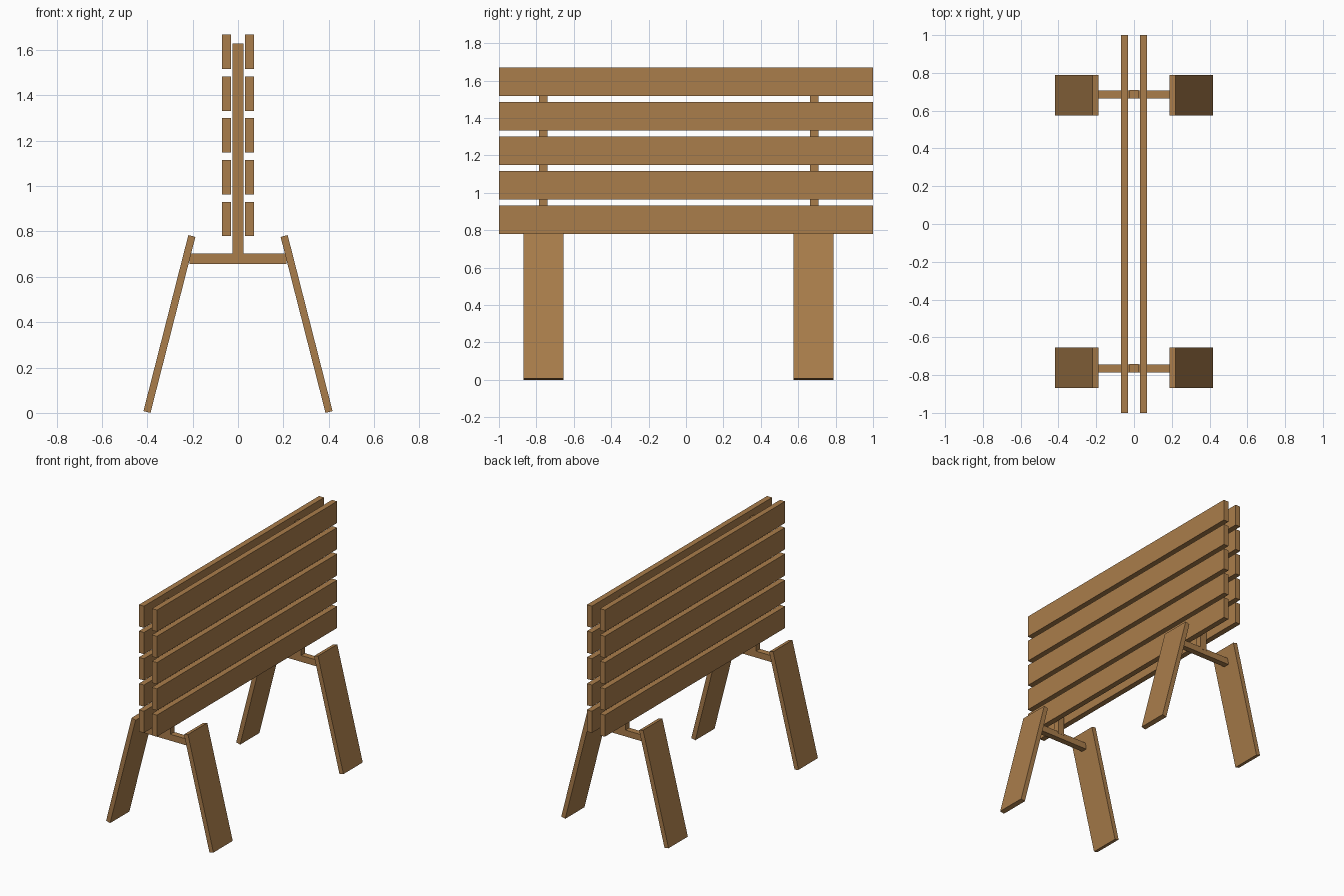
import bpy, bmesh

if "Cube" in bpy.data.objects:
    bpy.data.objects.remove(bpy.data.objects["Cube"])

wood = bpy.data.materials.new("brown wood")
wood.diffuse_color = (0.40, 0.205, 0.07, 1.0)
wood.use_nodes = True
wood.node_tree.nodes["Principled BSDF"].inputs["Base Color"].default_value = wood.diffuse_color


def prism(name, profile, y0, y1):
    """Extrude an x/z outline from y0 to y1."""
    bm = bmesh.new()
    face = bm.faces.new([bm.verts.new((x, y0, z)) for x, z in profile])
    ext = bmesh.ops.extrude_face_region(bm, geom=[face])
    verts = [g for g in ext["geom"] if isinstance(g, bmesh.types.BMVert)]
    bmesh.ops.translate(bm, verts=verts, vec=(0, y1 - y0, 0))
    bmesh.ops.recalc_face_normals(bm, faces=bm.faces)
    mesh = bpy.data.meshes.new(name)
    bm.to_mesh(mesh)
    bm.free()
    mesh.materials.append(wood)
    obj = bpy.data.objects.new(name, mesh)
    bpy.context.collection.objects.link(obj)
    return obj


def rect(x0, x1, z0, z1):
    return [(x0, z0), (x1, z0), (x1, z1), (x0, z1)]


# Five horizontal slats on each side
for s, side in ((-1, "left"), (1, "right")):
    for i in range(5):
        z = 0.779 + i * 0.1844
        prism(f"{side}_slat_{i + 1}", rect(s * 0.031, s * 0.070, z, z + 0.152), -1, 1)

# Two trestles: splayed legs, crossbar and upright post
leg = [(0.386, 0.0), (0.417, 0.010), (0.217, 0.774), (0.187, 0.784)]
leg = [(0.386, 0.0), (0.417, 0.009), (0.219, 0.774), (0.188, 0.783)]
# square the leg ends: outer edge is higher at the foot, inner edge higher at the top
for end, bar_y, leg_y in (("front", -0.764, -0.761), ("back", 0.686, 0.682)):
    for s, side in ((-1, "left"), (1, "right")):
        foot_in, foot_out = (0.386, 0.0), (0.417, 0.008)
        top_out, top_in = (0.219, 0.784), (0.188, 0.776)
        prism(f"{end}_{side}_leg",
              [(s * x, z) for x, z in (foot_in, foot_out, top_out, top_in)],
              leg_y - 0.107, leg_y + 0.107)
    prism(f"{end}_crossbar", rect(-0.214, 0.214, 0.657, 0.702),
          bar_y - 0.021, bar_y + 0.021)
    prism(f"{end}_post", rect(-0.025, 0.025, 0.69, 1.63),
          bar_y - 0.0225, bar_y + 0.0225)
